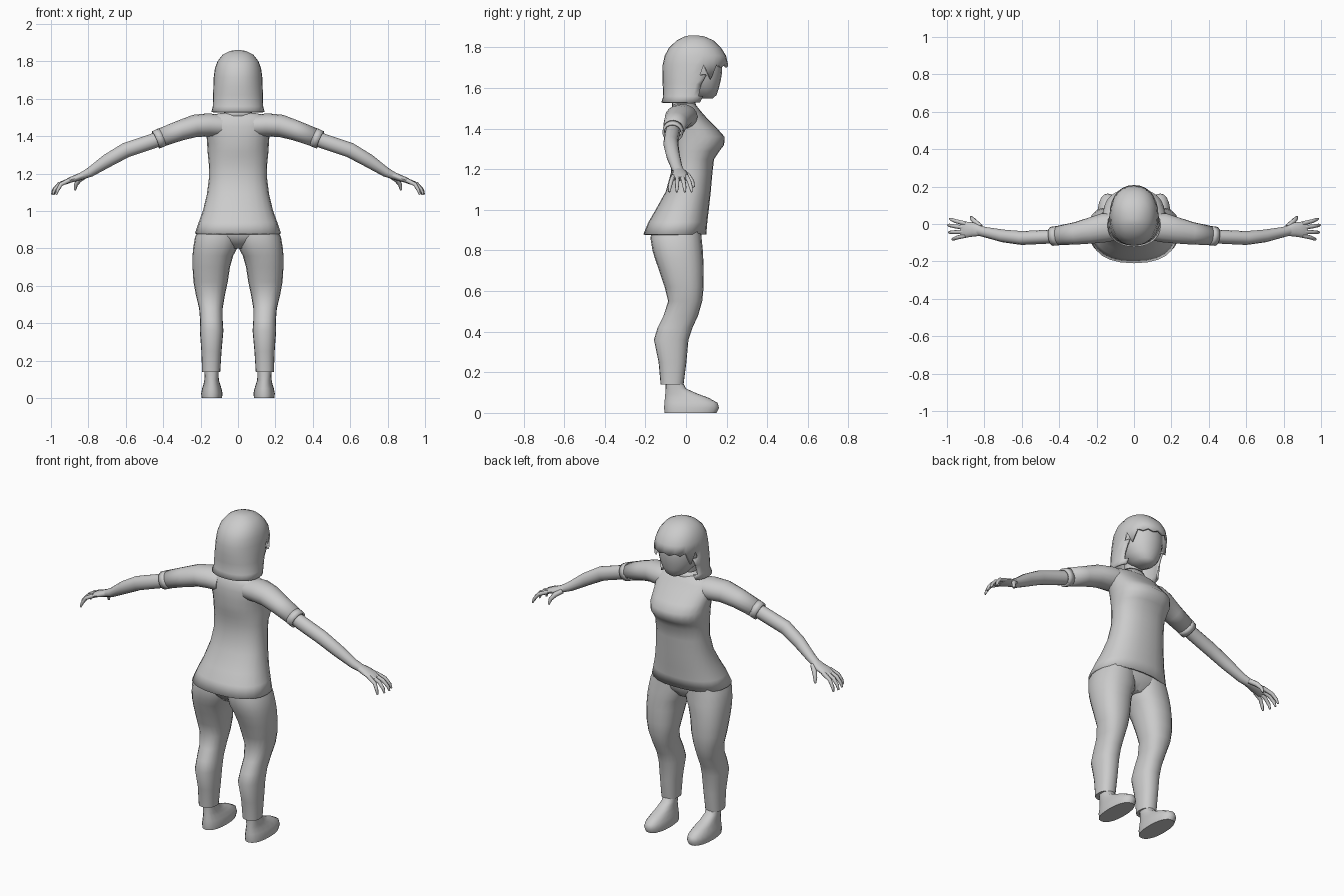
import bpy
import bmesh
from math import cos, sin, pi, radians, copysign
from mathutils import Vector

old = bpy.data.objects.get("Cube")
if old:
    bpy.data.objects.remove(old, do_unlink=True)

GREY = bpy.data.materials.new("plain_grey")
GREY.use_nodes = True
GREY.diffuse_color = (0.6, 0.6, 0.6, 1)
GREY.node_tree.nodes["Principled BSDF"].inputs["Base Color"].default_value = (0.6, 0.6, 0.6, 1)


def finish(name, bm, mirror=False, wall=0, angle=50):
    """Turn a bmesh into a smooth, optionally mirrored or thickened object."""
    bmesh.ops.recalc_face_normals(bm, faces=bm.faces)
    me = bpy.data.meshes.new(name)
    bm.to_mesh(me)
    bm.free()
    me.materials.append(GREY)
    ob = bpy.data.objects.new(name, me)
    bpy.context.collection.objects.link(ob)
    bpy.ops.object.select_all(action='DESELECT')
    ob.select_set(True)
    bpy.context.view_layer.objects.active = ob
    bpy.ops.object.shade_smooth_by_angle(angle=radians(angle))
    if wall:
        mod = ob.modifiers.new("wall", 'SOLIDIFY')
        mod.thickness = wall
        mod.offset = -1
    if mirror:
        ob.modifiers.new("mirror", 'MIRROR').use_clip = False
    return ob


def skin(rings, caps=(True, True)):
    """Join rings of points with quads, closing the chosen ends."""
    bm = bmesh.new()
    rows = [[bm.verts.new(p) for p in ring] for ring in rings]
    n = len(rows[0])
    for a, b in zip(rows, rows[1:]):
        for i in range(n):
            j = (i + 1) % n
            bm.faces.new((a[i], a[j], b[j], b[i]))
    for row, cap in zip((rows[0], rows[-1]), caps):
        if cap:
            bm.faces.new(row)
    return bm


def stack(rows, n=20, power=2.3):
    """Level rings from rows of z, x min, x max, y min, y max."""
    rings = []
    for z, x0, x1, y0, y1 in rows:
        ring = []
        for i in range(n):
            c, s = cos(2 * pi * i / n), sin(2 * pi * i / n)
            c, s = (copysign(abs(t) ** (2 / power), t) for t in (c, s))
            ring.append(((x0 + x1) / 2 + c * (x1 - x0) / 2,
                         (y0 + y1) / 2 + s * (y1 - y0) / 2, z))
        rings.append(ring)
    return rings


def centred(rows):
    return [(z, -w, w, y0, y1) for z, w, y0, y1 in rows]


def tube(rows, n=12):
    """Rings square to a path; rows of x, y, z, half width, half height."""
    pts = [Vector(r[:3]) for r in rows]
    rings = []
    for i, r in enumerate(rows):
        t = (pts[min(i + 1, len(pts) - 1)] - pts[max(i - 1, 0)]).normalized()
        up = t.cross(Vector((0, 1, 0))).normalized()
        side = up.cross(t)
        rings.append([pts[i] + side * (r[3] * cos(2 * pi * k / n)) + up * (r[4] * sin(2 * pi * k / n))
                      for k in range(n)])
    return rings


# Shirt body with an open, flared hem
shirt = centred([
    (0.88, .23, -.21, .10), (0.94, .21, -.185, .105), (1.0, .188, -.15, .112),
    (1.09, .166, -.10, .122), (1.18, .155, -.075, .13), (1.25, .156, -.075, .138),
    (1.29, .16, -.08, .165), (1.32, .163, -.085, .188), (1.36, .165, -.09, .19),
    (1.40, .168, -.09, .155), (1.45, .175, -.09, .105), (1.49, .17, -.08, .07),
    (1.515, .14, -.065, .05), (1.525, .08, -.055, .04)])
finish("shirt_body", skin(stack(shirt, 24), (False, True)), wall=.012)

# Sleeves with a folded cuff
finish("sleeves", skin(tube([
    (.09, -.015, 1.455, .07, .06), (.16, -.02, 1.46, .078, .062), (.23, -.035, 1.455, .07, .06),
    (.31, -.05, 1.43, .06, .054), (.425, -.064, 1.388, .05, .049)], 16), (True, False)),
    mirror=True, wall=.008)
finish("sleeve_cuffs", skin(tube([
    (.405, -.062, 1.395, .052, .051), (.44, -.066, 1.380, .051, .050)], 16), (False, False)),
    mirror=True, wall=.01)

# Collar and neck
finish("collar", skin(stack(centred([(1.50, .09, -.07, .055), (1.545, .062, -.068, .04)])),
                      (False, False)), wall=.008)
finish("neck", skin(stack(centred([(1.46, .055, -.065, .035), (1.53, .046, -.06, .035),
                                   (1.62, .045, -.05, .06)]))))

# Bare arms, palms and curled digits
finish("arms", skin(tube([
    (.36, -.058, 1.41, .036, .038), (.46, -.068, 1.372, .037, .04), (.60, -.075, 1.325, .037, .04),
    (.70, -.064, 1.268, .034, .036), (.79, -.045, 1.208, .028, .026),
    (.84, -.033, 1.185, .027, .019)])), mirror=True)
finish("palms", skin(tube([
    (.82, -.037, 1.194, .027, .02), (.86, -.03, 1.178, .038, .018),
    (.90, -.03, 1.165, .043, .015), (.925, -.03, 1.152, .04, .011)])), mirror=True)
for name, base_y, tip_y, reach in (("index", .002, .028, .985), ("middle", -.02, -.005, .995),
                                   ("ring", -.042, -.045, .99), ("little", -.062, -.083, .972)):
    path = [(.90, 0, 1.165, .012), (.5 * (.9 + reach) + .01, .5, 1.143, .0105),
            (reach - .008, .85, 1.112, .009), (reach, 1, 1.088, .005)]
    finish(name + "_fingers", skin(tube(
        [(x, base_y + (tip_y - base_y) * f, z, r, r) for x, f, z, r in path], 8)), mirror=True)
finish("thumbs", skin(tube([
    (.82, -.015, 1.186, .015, .014), (.85, .012, 1.165, .014, .014),
    (.867, .03, 1.14, .011, .011), (.872, .038, 1.112, .006, .006)], 8)), mirror=True)

# Trousers: hips and two legs
finish("trouser_hips", skin(stack(centred([
    (0.80, .08, -.11, .035), (0.84, .19, -.15, .065), (0.88, .222, -.175, .075),
    (0.94, .19, -.16, .075)]), 24)))
finish("trouser_legs", skin(stack([
    (.14, .095, .192, -.125, -.012), (.25, .088, .196, -.135, .002), (.36, .078, .204, -.158, .012),
    (.42, .082, .203, -.14, .032), (.48, .082, .208, -.11, .06), (.55, .07, .225, -.088, .08),
    (.62, .055, .238, -.105, .087), (.70, .043, .243, -.132, .087), (.76, .026, .243, -.153, .085),
    (.80, .005, .24, -.165, .083), (.86, -.005, .23, -.175, .077), (.92, .0, .2, -.165, .075)], 20)),
    mirror=True)

# Shoes with flat soles
finish("shoes", skin(stack([
    (0, .085, .195, -.105, .15), (.025, .083, .197, -.108, .163), (.05, .088, .192, -.106, .155),
    (.075, .096, .184, -.104, .11), (.095, .102, .18, -.102, .055), (.12, .104, .178, -.1, .0),
    (.16, .103, .18, -.1, -.02)], 20)), mirror=True)

# Head
finish("head", skin(stack(centred([
    (1.548, .03, .05, .13), (1.565, .06, .01, .15), (1.60, .09, -.03, .162),
    (1.64, .106, -.06, .172), (1.68, .113, -.08, .178), (1.74, .113, -.08, .178),
    (1.79, .09, -.06, .15)]), 20, 2.1)))

# Bobbed hair, opened at the face with a jagged fringe
hair = skin(stack(centred([
    (1.53, .142, -.122, .11), (1.56, .135, -.112, .125), (1.62, .133, -.115, .145),
    (1.665, .132, -.116, .18), (1.715, .130, -.115, .208), (1.76, .124, -.105, .197),
    (1.80, .110, -.083, .172), (1.835, .083, -.045, .135), (1.855, .045, -.005, .09),
    (1.86, .015, .02, .05)]), 28, 2.2), (False, True))
opening = [f for f in hair.faces
           if f.calc_center_median().z < 1.70 and f.calc_center_median().y > .075]
bmesh.ops.delete(hair, geom=opening, context='FACES')
fringe = [v for v in hair.verts if abs(v.co.z - 1.715) < .001 and v.co.y > .08]
fringe.sort(key=lambda v: v.co.x)
for i, v in enumerate(fringe):
    v.co.z += (0.0, -.012)[i % 2]
    if i in (1, len(fringe) - 2):
        v.co.z -= .06
finish("hair", hair, wall=.012)
